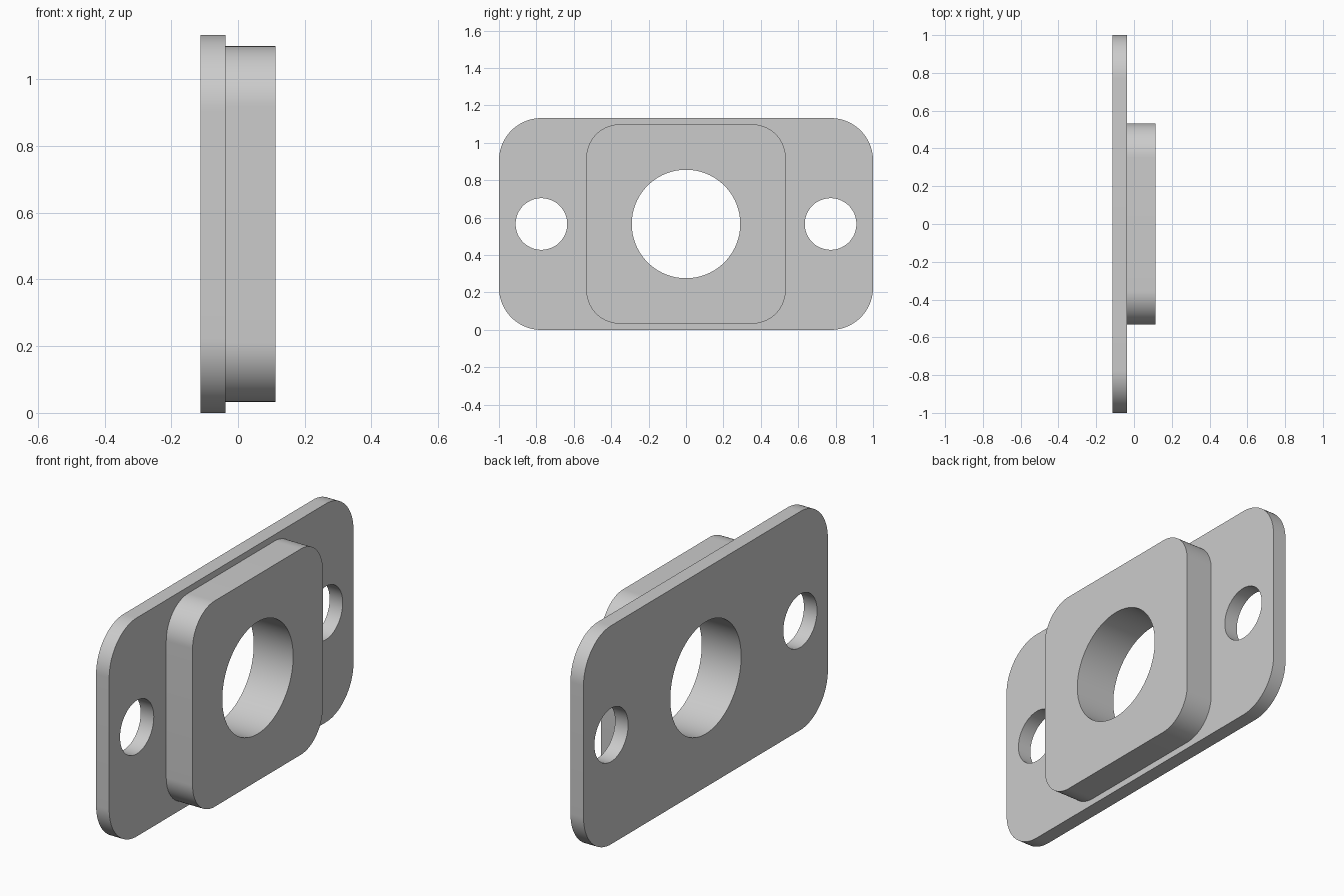
import bpy
import bmesh
from math import sin, cos, tau

cube = bpy.data.objects.get("Cube")
if cube:
    bpy.data.objects.remove(cube)

MID_Z = 0.566      # height of the common axis
BORE = 0.29        # radius of the central bore

grey = bpy.data.materials.new("plain grey")
grey.use_nodes = True
colour = (0.6, 0.6, 0.6, 1)
grey.diffuse_color = colour
grey.node_tree.nodes["Principled BSDF"].inputs["Base Color"].default_value = colour


def circle(y, radius, steps=96):
    return [(y + radius * cos(tau * i / steps), radius * sin(tau * i / steps))
            for i in range(steps)]


def rounded_rectangle(half_y, half_z, radius, steps=24):
    points = []
    for corner, (sy, sz) in enumerate([(1, 1), (-1, 1), (-1, -1), (1, -1)]):
        for i in range(steps + 1):
            a = tau / 4 * (corner + i / steps)
            points.append((sy * (half_y - radius) + radius * cos(a),
                           sz * (half_z - radius) + radius * sin(a)))
    return points


def extruded_part(name, x_start, x_end, outline, holes):
    """Fill an outline with holes in the YZ plane and extrude it along X."""
    bm = bmesh.new()
    edges = []
    for loop in [outline] + holes:
        verts = [bm.verts.new((x_start, y, MID_Z + z)) for y, z in loop]
        edges += [bm.edges.new((v, verts[i - 1])) for i, v in enumerate(verts)]
    bmesh.ops.triangle_fill(bm, edges=edges, use_beauty=True)
    result = bmesh.ops.extrude_face_region(bm, geom=bm.faces[:], use_keep_orig=True)
    moved = [g for g in result["geom"] if isinstance(g, bmesh.types.BMVert)]
    bmesh.ops.translate(bm, verts=moved, vec=(x_end - x_start, 0, 0))
    bmesh.ops.recalc_face_normals(bm, faces=bm.faces[:])
    mesh = bpy.data.meshes.new(name)
    bm.to_mesh(mesh)
    bm.free()
    mesh.materials.append(grey)
    part = bpy.data.objects.new(name, mesh)
    bpy.context.collection.objects.link(part)
    bpy.ops.object.select_all(action="DESELECT")
    part.select_set(True)
    bpy.context.view_layer.objects.active = part
    bpy.ops.object.shade_smooth_by_angle()
    return part


# Flange plate with two bolt holes
extruded_part("flange_plate", -0.113, -0.038,
              rounded_rectangle(1.0, MID_Z, 0.226),
              [circle(0, BORE), circle(-0.773, 0.138), circle(0.773, 0.138)])

# Raised square boss around the bore
extruded_part("raised_boss", -0.038, 0.113,
              rounded_rectangle(0.533, 0.533, 0.18),
              [circle(0, BORE)])
